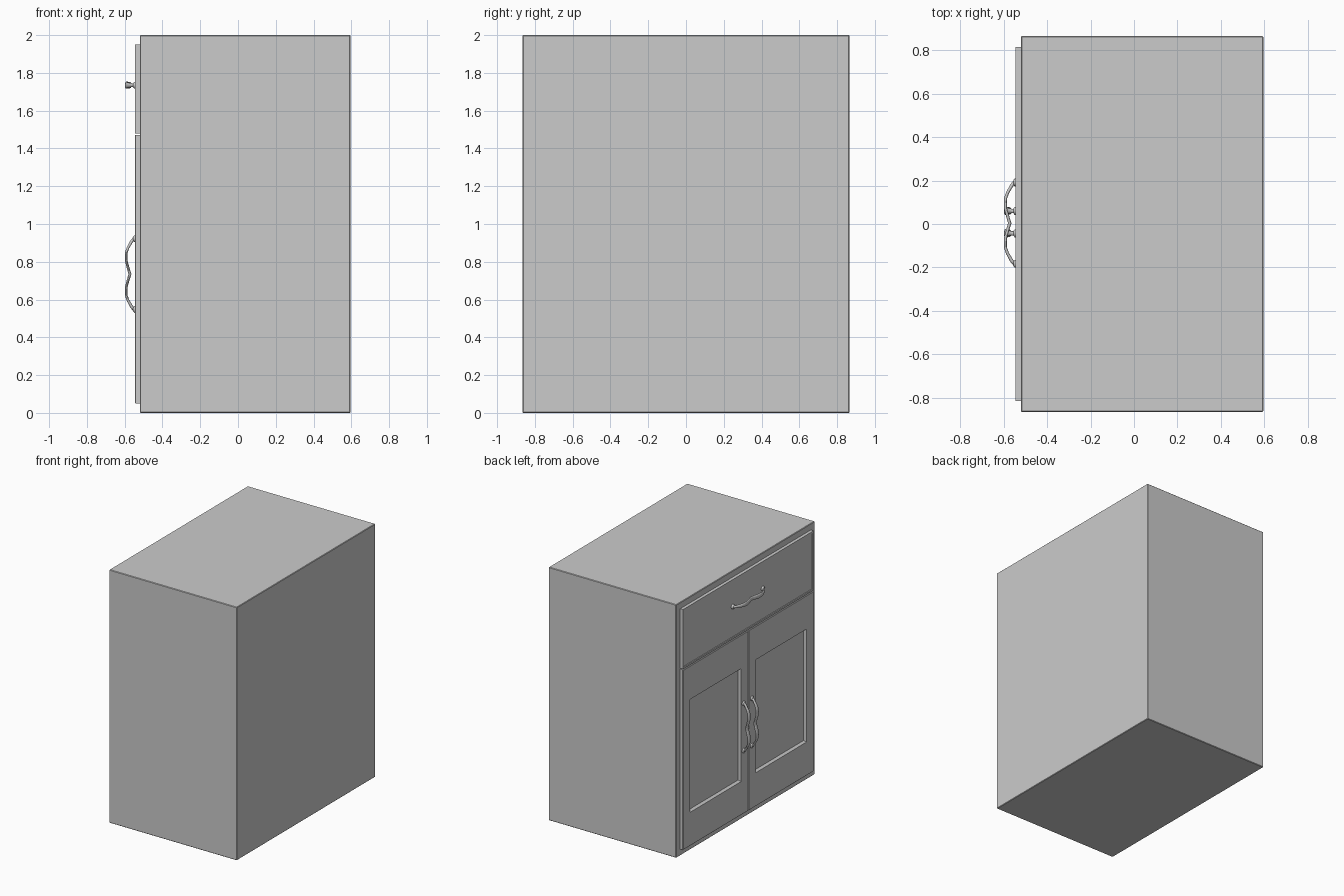
import bpy, bmesh, math
from mathutils import Vector

if "Cube" in bpy.data.objects:
    bpy.data.objects.remove(bpy.data.objects["Cube"])


def make_object(name, bm, smooth=False):
    bmesh.ops.recalc_face_normals(bm, faces=bm.faces)
    me = bpy.data.meshes.new(name)
    bm.to_mesh(me)
    bm.free()
    ob = bpy.data.objects.new(name, me)
    bpy.context.collection.objects.link(ob)
    if smooth:
        for p in me.polygons:
            p.use_smooth = True
    return ob


def loft(bm, rings):
    """Bridge successive vertex rings and cap both ends."""
    loops = [[bm.verts.new(p) for p in r] for r in rings]
    n = len(loops[0])
    for a, b in zip(loops, loops[1:]):
        for i in range(n):
            j = (i + 1) % n
            bm.faces.new((a[i], a[j], b[j], b[i]))
    bm.faces.new(loops[0])
    bm.faces.new(loops[-1])


def panel(name, y0, y1, z0, z1, steps):
    """Rectangular front facing -x; steps are (x, y inset, z inset)."""
    bm = bmesh.new()
    loft(bm, [[(x, y0 + a, z0 + b), (x, y1 - a, z0 + b),
               (x, y1 - a, z1 - b), (x, y0 + a, z1 - b)] for x, a, b in steps])
    return make_object(name, bm)


def handle(name, y, z, vertical):
    """Bowed pull with a dip in the middle and two round feet."""
    def place(s, x, w):
        return Vector((x, y + w, z + s)) if vertical else Vector((x, y + s, z + w))

    # half path: distance along, x, half width, half thickness
    half = [(0.192, -0.547, 0.010, 0.008), (0.175, -0.562, 0.010, 0.008),
            (0.14, -0.582, 0.014, 0.007), (0.115, -0.591, 0.017, 0.007),
            (0.07, -0.592, 0.019, 0.007), (0.03, -0.581, 0.018, 0.007)]
    path = ([(-s, x, w, t) for s, x, w, t in half]
            + [(0, -0.572, 0.017, 0.008)] + half[::-1])
    bm = bmesh.new()
    rings = []
    for i, (s, x, w, t) in enumerate(path):
        a, b = path[max(i - 1, 0)], path[min(i + 1, len(path) - 1)]
        d = Vector((b[0] - a[0], b[1] - a[1])).normalized()
        ring = []
        for k in range(12):
            ang = math.tau * k / 12
            off = t * math.cos(ang)
            ring.append(place(s - d.y * off, x + d.x * off, w * math.sin(ang)))
        rings.append(ring)
    loft(bm, rings)
    # feet
    for c in (-0.187, 0.187):
        loft(bm, [[place(c + r * math.cos(math.tau * k / 16), x,
                         r * math.sin(math.tau * k / 16)) for k in range(16)]
                  for x, r in ((-0.535, 0.018), (-0.549, 0.018), (-0.555, 0.011))])
    return make_object(name, bm, True)


# cabinet body
bm = bmesh.new()
bmesh.ops.create_cube(bm, size=1)
for v in bm.verts:
    v.co = (0.0375 + v.co.x * 1.115, v.co.y * 1.73, 1 + v.co.z * 2)
bmesh.ops.bevel(bm, geom=bm.edges[:], offset=0.004, segments=1, affect='EDGES')
make_object("cabinet_body", bm)

# drawer front with a fine stepped border
panel("drawer_front", -0.815, 0.815, 1.48, 1.95,
      [(-0.515, 0, 0), (-0.545, 0, 0), (-0.545, 0.014, 0.014),
       (-0.541, 0.016, 0.016)])

# pair of doors with sunken panels
for side, y0, y1 in (("left", 0.003, 0.815), ("right", -0.815, -0.003)):
    panel(side + "_door", y0, y1, 0.05, 1.472,
          [(-0.515, 0, 0), (-0.542, 0, 0), (-0.545, 0.003, 0.003),
           (-0.545, 0.088, 0.265), (-0.527, 0.1, 0.277)])

# handles
handle("drawer_handle", 0.004, 1.735, False)
handle("left_door_handle", 0.06, 0.735, True)
handle("right_door_handle", -0.043, 0.735, True)
